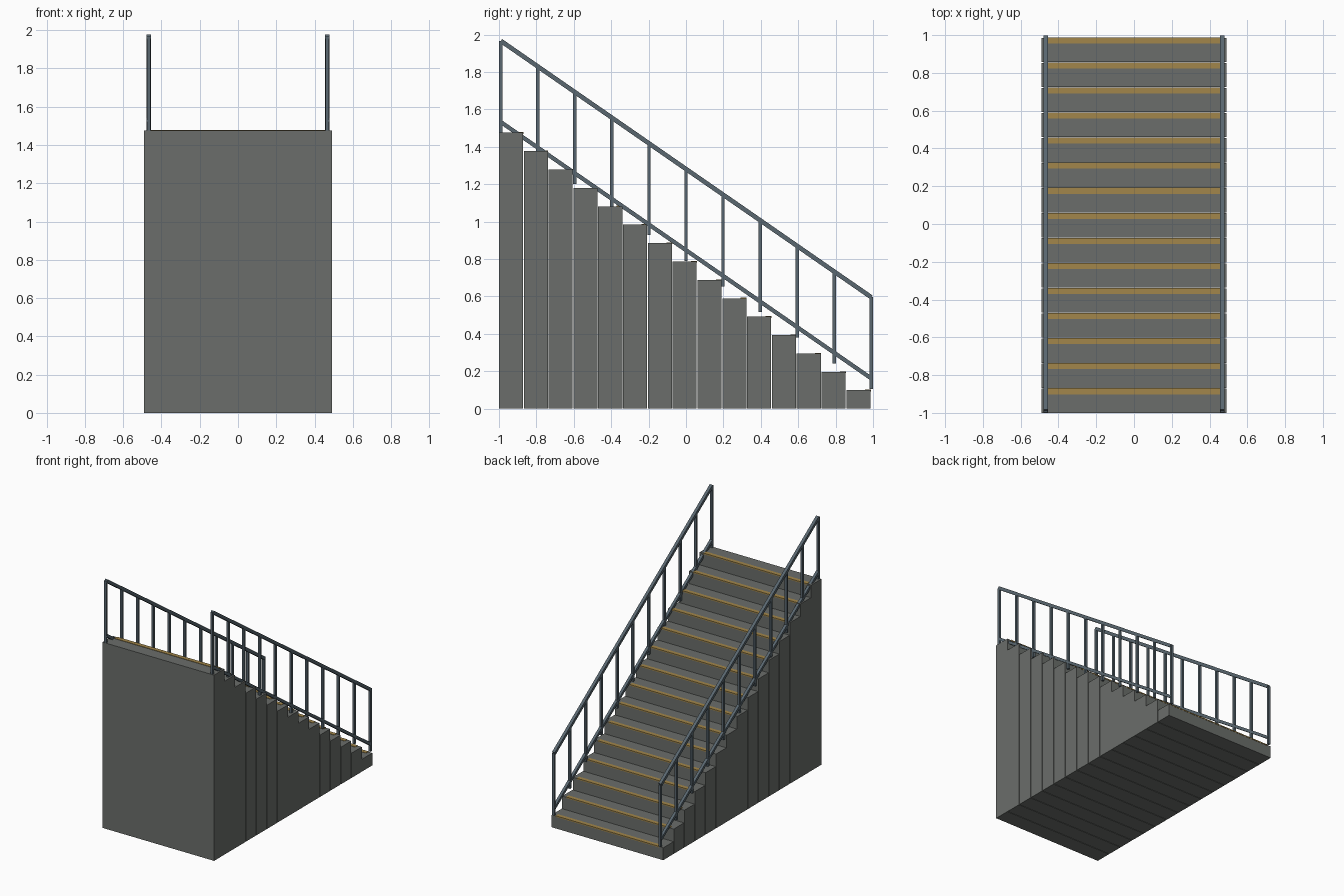
import bpy
import math
from mathutils import Vector

if "Cube" in bpy.data.objects:
    bpy.data.objects.remove(bpy.data.objects["Cube"])

N = 15                      # number of steps
PITCH, RISE = 1.99 / 15, 1.475 / 15
HALF_W = 0.49
RAIL_X = 0.467


def material(name, rgb):
    m = bpy.data.materials.new(name)
    m.diffuse_color = (*rgb, 1)
    m.use_nodes = True
    m.node_tree.nodes["Principled BSDF"].inputs["Base Color"].default_value = m.diffuse_color
    return m


stone = material("stone", (0.145, 0.155, 0.145))
steel = material("steel", (0.10, 0.135, 0.16))
brass = material("brass", (0.36, 0.24, 0.07))


def box(name, lo, hi, mat):
    """Axis-aligned box between two corners."""
    lo, hi = Vector(lo), Vector(hi)
    bpy.ops.mesh.primitive_cube_add(size=1, location=(lo + hi) / 2)
    o = bpy.context.object
    o.name = name
    o.scale = hi - lo
    o.data.materials.append(mat)
    return o


def sloped_rail(name, x, z_mid, size):
    """Square bar following the stair slope."""
    half_len = math.hypot(0.99, 0.99 * SLOPE)
    o = box(name, (-size / 2, -half_len, -size / 2), (size / 2, half_len, size / 2), steel)
    o.location = (x, 0, z_mid)
    o.rotation_euler.x = -math.atan(SLOPE)


SLOPE = 0.692

# solid steps, tallest at the front, with nosing strips on the leading edges
for i in range(N):
    y0 = -1 + i * PITCH
    y1 = y0 + PITCH - 0.004
    top = RISE * (N - i)
    box(f"step_{i + 1}", (-HALF_W, y0, 0), (HALF_W, y1, top), stone)
    box(f"nosing_{i + 1}", (-0.455, y1 - 0.03, top - 0.006),
        (0.455, y1 + 0.002, top + 0.003), brass)

# railings on both sides
for side, s in (("left", -1), ("right", 1)):
    x = s * RAIL_X
    sloped_rail(f"{side}_handrail", x, 1.281, 0.024)
    sloped_rail(f"{side}_lower_rail", x, 0.847, 0.022)
    for k in range(11):
        y = -0.99 + k * 0.198
        z = -SLOPE * y
        box(f"{side}_post_{k + 1}", (x - 0.009, y - 0.009, z + 0.79),
            (x + 0.009, y + 0.009, z + 1.281), steel)
